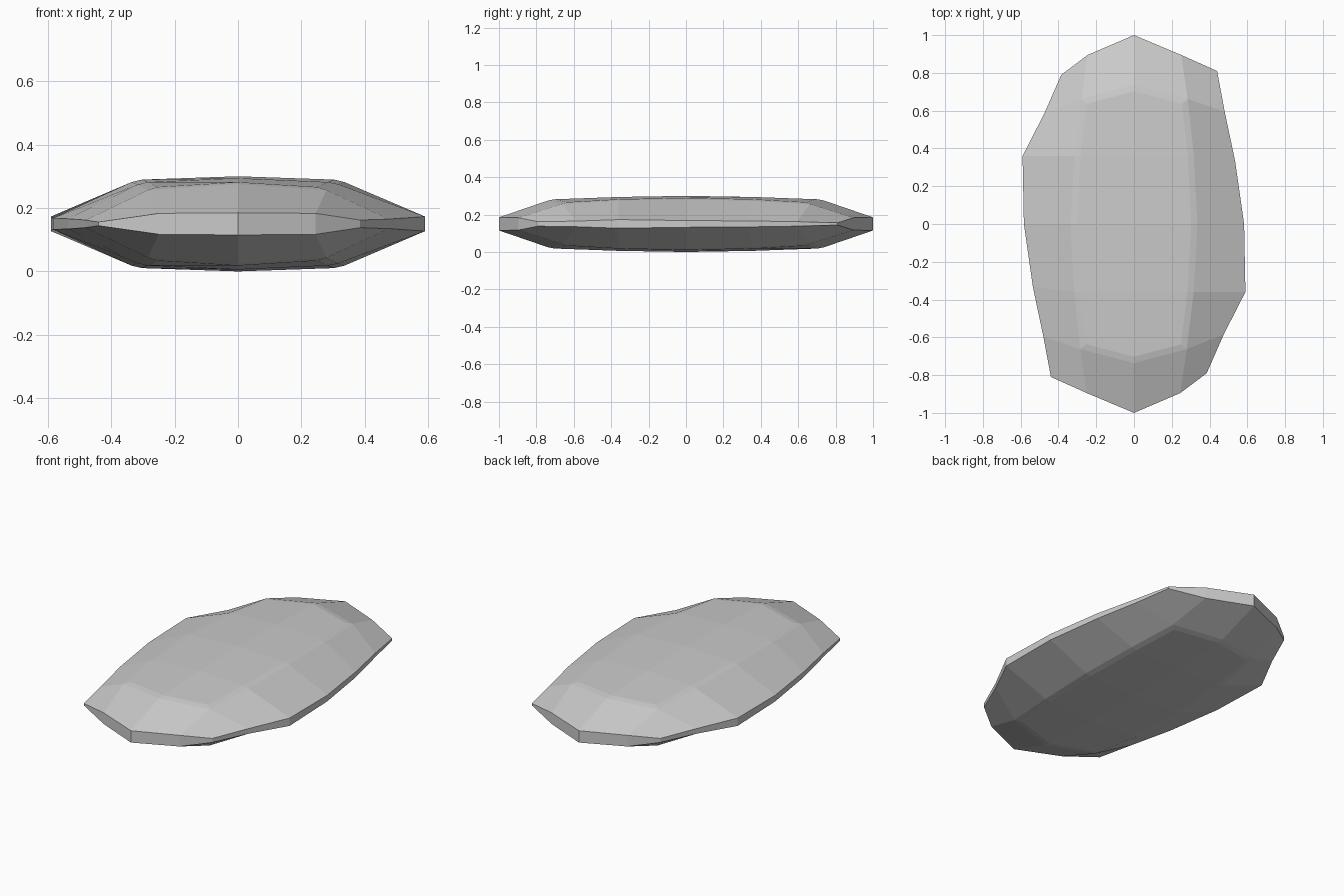
import bpy, bmesh

if "Cube" in bpy.data.objects:
    bpy.data.objects.remove(bpy.data.objects["Cube"])

MID = 0.15  # height of the rim's centre line

# Upper half plan, back row to middle row: (x, y, height above the centre line)
rows = [
    [(-.385, .79, .012), (-.245, .895, .033), (0, 1, .035), (.25, .895, .033), (.44, .81, .006)],
    [(-.475, .585, .015), (-.265, .65, .114), (0, .72, .131), (.27, .65, .114), (.48, .595, .012)],
    [(-.59, .36, .023), (-.30, .36, .131), (0, .36, .144), (.302, .36, .131), (.535, .335, .016)],
    [(-.583, 0, .018), (-.32, 0, .139), (0, 0, .15), (.32, 0, .139), (.583, 0, .018)],
]
# The plan repeats when turned half a circle
rows += [[(-x, -y, h) for x, y, h in reversed(r)] for r in reversed(rows[:3])]
NR, NC = len(rows), len(rows[0])

bm = bmesh.new()


def shell(side):
    """Faceted top (side=1) or underside (side=-1) of the stone."""
    g = [[bm.verts.new((x, y, MID + side * h)) for x, y, h in r] for r in rows]
    for i in range(NR - 1):
        for j in range(NC - 1):
            bm.faces.new((g[i][j], g[i + 1][j], g[i + 1][j + 1], g[i][j + 1]))
    return g


def loop(g, k):
    """Vertices around the grid, k steps in from its edge."""
    a, b, c, d = k, NR - 1 - k, k, NC - 1 - k
    return ([g[a][j] for j in range(c, d)] + [g[i][d] for i in range(a, b)]
            + [g[b][j] for j in range(d, c, -1)] + [g[i][c] for i in range(b, a, -1)])


top, bottom = shell(1), shell(-1)

# Narrow rim band joining both shells
t, b = loop(top, 0), loop(bottom, 0)
for i in range(len(t)):
    k = (i + 1) % len(t)
    bm.faces.new((t[i], t[k], b[k], b[i]))

# Narrow chamfer around the crown on both sides
crease = []
for g in (top, bottom):
    ring = loop(g, 1)
    crease += [bm.edges.get((ring[i - 1], ring[i])) for i in range(len(ring))]
bmesh.ops.bevel(bm, geom=crease, offset=0.017, segments=1, affect='EDGES')
bmesh.ops.recalc_face_normals(bm, faces=bm.faces[:])

mesh = bpy.data.meshes.new("flat_stone")
bm.to_mesh(mesh)
bm.free()
stone = bpy.data.objects.new("flat_stone", mesh)
bpy.context.collection.objects.link(stone)
